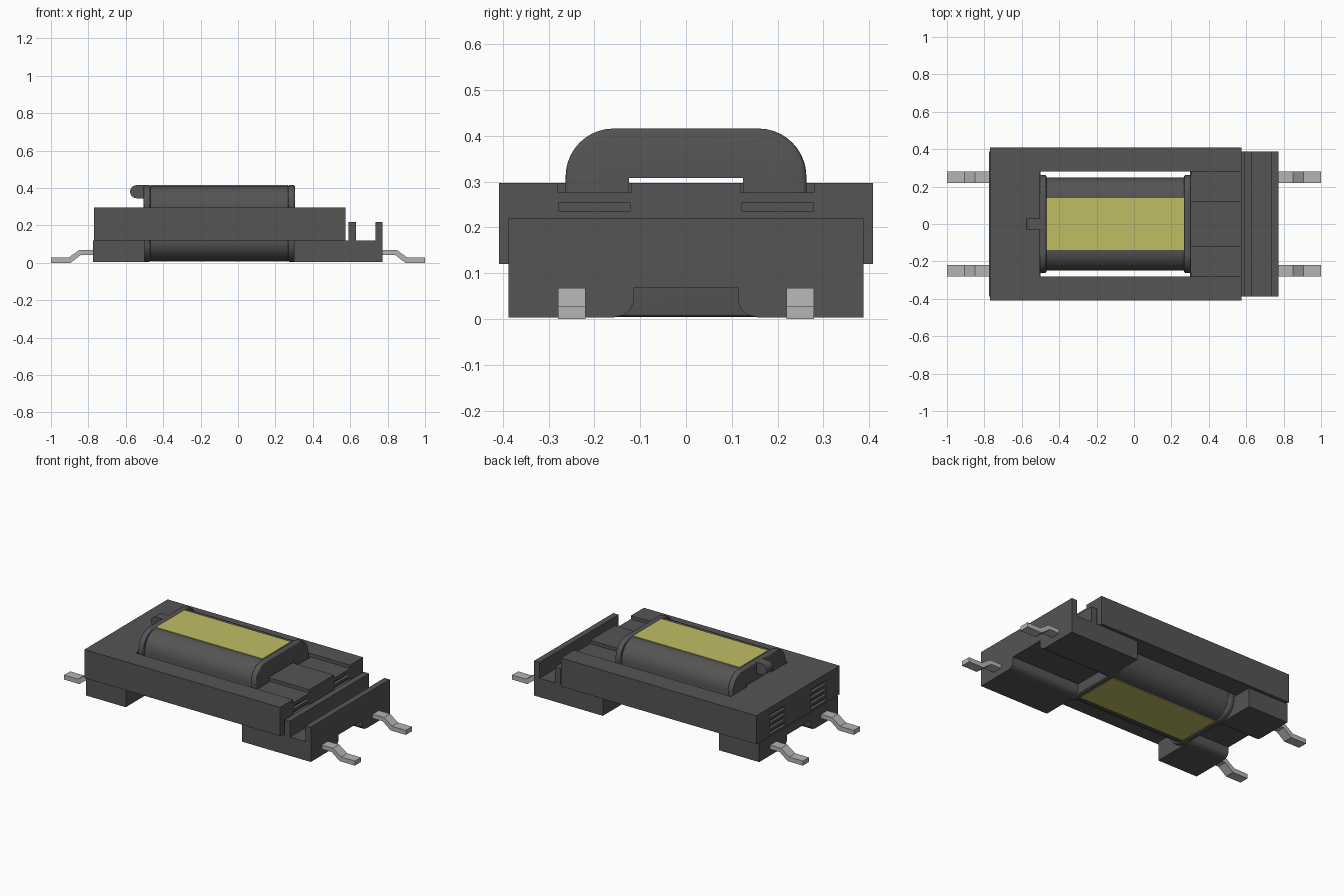
import bpy, bmesh, math

if "Cube" in bpy.data.objects:
    bpy.data.objects.remove(bpy.data.objects["Cube"], do_unlink=True)


def material(name, rgb, rough=0.6):
    m = bpy.data.materials.new(name)
    m.use_nodes = True
    m.diffuse_color = (*rgb, 1)
    bsdf = m.node_tree.nodes["Principled BSDF"]
    bsdf.inputs["Base Color"].default_value = (*rgb, 1)
    bsdf.inputs["Roughness"].default_value = rough
    return m


DARK = material("dark grey", (0.09, 0.09, 0.09))
YELLOW = material("tape yellow", (0.53, 0.51, 0.125))
METAL = material("pin grey", (0.46, 0.46, 0.46))


def finish(bm, name, mat):
    bmesh.ops.recalc_face_normals(bm, faces=bm.faces)
    mesh = bpy.data.meshes.new(name)
    bm.to_mesh(mesh)
    bm.free()
    ob = bpy.data.objects.new(name, mesh)
    bpy.context.collection.objects.link(ob)
    if mat:
        mesh.materials.append(mat)
    return ob


def prism(name, profile, a, b, axis, mat):
    """Extrude a (u, z) profile from a to b along axis x or y."""
    bm = bmesh.new()
    place = (lambda u, z: (a, u, z)) if axis == "x" else (lambda u, z: (u, a, z))
    face = bm.faces.new([bm.verts.new(place(u, z)) for u, z in profile])
    moved = bmesh.ops.extrude_face_region(bm, geom=[face])["geom"]
    step = (b - a, 0, 0) if axis == "x" else (0, b - a, 0)
    bmesh.ops.translate(bm, vec=step, verts=[v for v in moved if isinstance(v, bmesh.types.BMVert)])
    return finish(bm, name, mat)


def boxes(name, extents, mat=None):
    """One mesh of separate boxes given as (x0, x1, y0, y1, z0, z1)."""
    bm = bmesh.new()
    for x0, x1, y0, y1, z0, z1 in extents:
        verts = bmesh.ops.create_cube(bm, size=1)["verts"]
        bmesh.ops.scale(bm, vec=(x1 - x0, y1 - y0, z1 - z0), verts=verts)
        bmesh.ops.translate(bm, vec=((x0 + x1) / 2, (y0 + y1) / 2, (z0 + z1) / 2), verts=verts)
    return finish(bm, name, mat)


def apply_modifiers(ob):
    bpy.context.view_layer.update()
    deps = bpy.context.evaluated_depsgraph_get()
    mesh = bpy.data.meshes.new_from_object(ob.evaluated_get(deps))
    ob.modifiers.clear()
    ob.data = mesh


def cut(ob, extents):
    cutter = boxes("cutter", extents)
    cutter.hide_render = True
    mod = ob.modifiers.new("cut", "BOOLEAN")
    mod.operation, mod.solver, mod.object = "DIFFERENCE", "EXACT", cutter
    apply_modifiers(ob)
    bpy.data.objects.remove(cutter, do_unlink=True)


def smooth(ob):
    bpy.ops.object.select_all(action="DESELECT")
    ob.select_set(True)
    bpy.context.view_layer.objects.active = ob
    bpy.ops.object.shade_smooth_by_angle(angle=math.radians(30))


def rounded(hw, z0, z1, r, n=10):
    """Rounded rectangle profile in y and z."""
    pts = []
    for cy, cz, start in ((hw - r, z1 - r, 0), (r - hw, z1 - r, 90),
                          (r - hw, z0 + r, 180), (hw - r, z0 + r, 270)):
        for i in range(n + 1):
            t = math.radians(start + 90 * i / n)
            pts.append((cy + r * math.cos(t), cz + r * math.sin(t)))
    return pts


def both(extents):
    """Add the mirror images in y."""
    return extents + [(x0, x1, -y1, -y0, z0, z1) for x0, x1, y0, y1, z0, z1 in extents]


# Core with two windows around a centre leg
core = boxes("core", [(-0.77, 0.575, -0.408, 0.408, 0.12, 0.297)], DARK)
cut(core, both([(-0.505, 0.305, 0.12, 0.28, 0.0, 0.5)]))
# Lowered shelves beside the centre leg at the open end
cut(core, both([(0.29, 0.6, 0.12, 0.28, 0.276, 0.5)]))
# Vent slots on both ends
levels = [0.13, 0.165, 0.2, 0.235]
cut(core, both([(x, x + 0.06, 0.122, 0.278, z, z + 0.02)
                for z in levels for x in (-0.81, 0.555)]))

# Bobbin feet with a flared channel underneath
half = [(0.115, 0.068), (0.115, 0.036), (0.121, 0.02), (0.135, 0.009), (0.16, 0.003),
        (0.388, 0.003), (0.388, 0.12)]
foot = half + [(-y, z) for y, z in reversed(half)]
prism("rear_foot", foot, -0.775, -0.5, "x", DARK)
prism("front_foot", foot, 0.3, 0.772, "x", DARK)

# Raised ribs forming the end groove
for name, x0, x1 in (("inner_rib", 0.592, 0.63), ("outer_rib", 0.735, 0.772)):
    boxes(name, [(x0, x1, -0.388, 0.388, 0.115, 0.219)], DARK)

# Hollow winding
hole = [(-0.6, 0.4, -0.125, 0.125, 0.105, 0.308)]
winding = prism("winding", rounded(0.248, 0.01, 0.41, 0.11), -0.48, 0.28, "x", DARK)
cut(winding, hole)
smooth(winding)

# Bobbin flanges with softened rims
for name, x0, x1 in (("rear_flange", -0.505, -0.468), ("front_flange", 0.268, 0.305)):
    flange = prism(name, rounded(0.263, 0.004, 0.416, 0.105), x0, x1, "x", DARK)
    bevel = flange.modifiers.new("bevel", "BEVEL")
    bevel.width, bevel.segments = 0.01, 3
    bevel.limit_method, bevel.angle_limit = "ANGLE", math.radians(40)
    apply_modifiers(flange)
    cut(flange, hole)
    smooth(flange)

# Tape on the top and bottom of the winding
for name, z in (("top_tape", 0.408), ("bottom_tape", 0.006)):
    boxes(name, [(-0.467, 0.267, -0.14, 0.14, z, z + 0.007)], YELLOW)

# Round-ended locating tab
tab = [(-0.495, 0.345), (-0.495, 0.415)]
for i in range(13):
    t = math.radians(90 + 180 * i / 12)
    tab.append((-0.542 + 0.035 * math.cos(t), 0.38 + 0.035 * math.sin(t)))
smooth(prism("locating_tab", tab, -0.03, 0.03, "y", DARK))

# Gull-wing pins
pin = [(0.74, 0.042), (0.84, 0.042), (0.895, 0.0), (1.0, 0.0),
       (1.0, 0.028), (0.905, 0.028), (0.85, 0.068), (0.74, 0.068)]
for end, sx in (("front", 1), ("rear", -1)):
    for side, y in (("left", 0.25), ("right", -0.25)):
        prism(f"{end}_{side}_pin", [(sx * x, z) for x, z in pin], y - 0.03, y + 0.03, "y", METAL)
